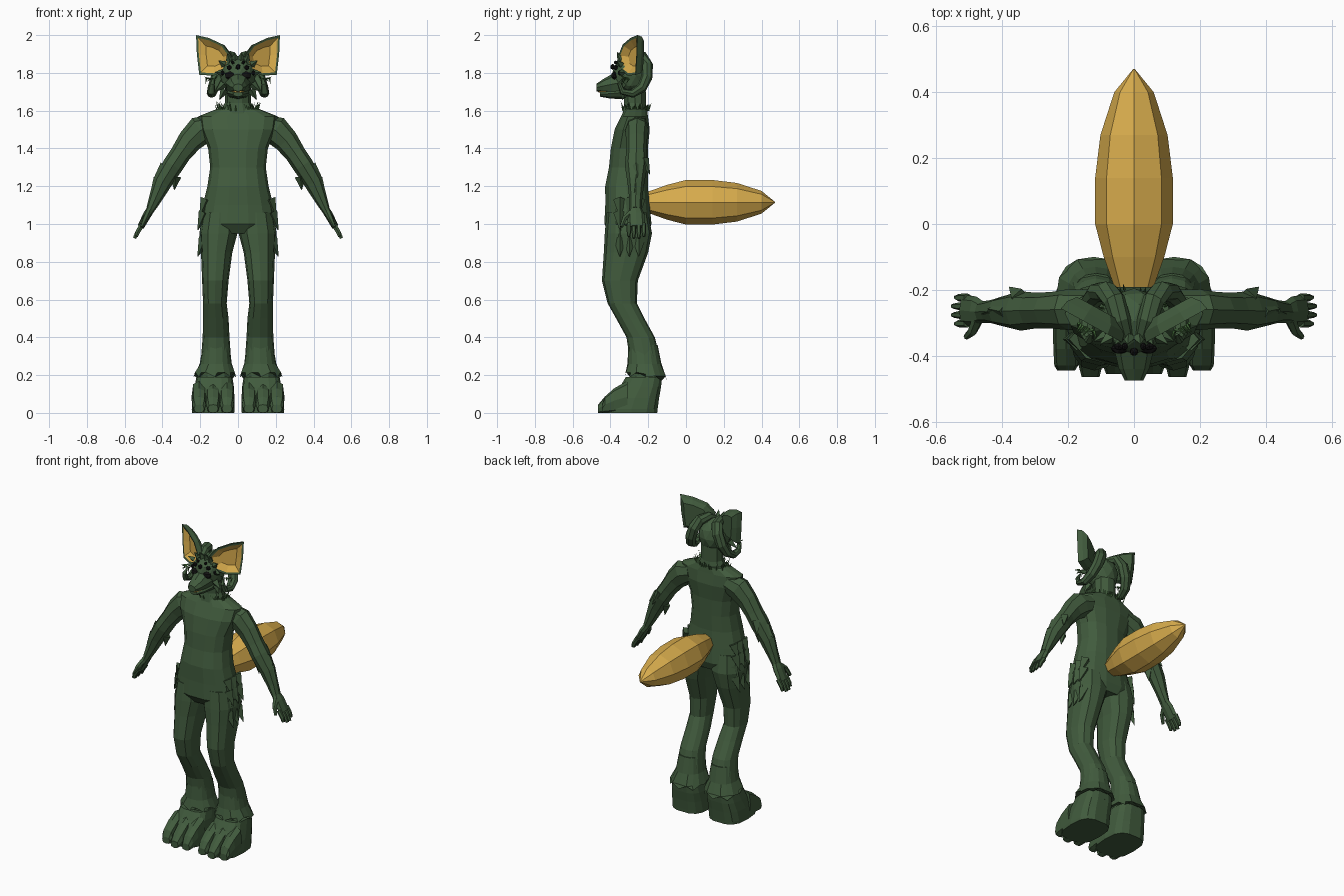
import bpy, bmesh, math, random
from mathutils import Vector as V
random.seed(4)


def material(name, rgb):
    m = bpy.data.materials.new(name)
    m.diffuse_color = (*rgb, 1)
    return m


GREEN = material("dark green", (0.053, 0.105, 0.047))
LEAF = material("tuft green", (0.06, 0.16, 0.045))
GOLD = material("gold", (0.68, 0.41, 0.073))
BLACK = material("black", (0.006, 0.006, 0.006))
X, Y, Z = V((1, 0, 0)), V((0, 1, 0)), V((0, 0, 1))


def finish(name, bm, mats, mirror=False):
    bmesh.ops.recalc_face_normals(bm, faces=bm.faces)
    me = bpy.data.meshes.new(name)
    bm.to_mesh(me)
    bm.free()
    for m in mats:
        me.materials.append(m)
    ob = bpy.data.objects.new(name, me)
    bpy.context.collection.objects.link(ob)
    if mirror:
        ob.modifiers.new("Mirror", 'MIRROR').use_mirror_merge = False
    return ob


def add_loft(bm, rings, n=10, t=None, ref=X, power=1.0):
    """Skin rings (x, y, z, ra, rb); ra runs along ref, the plane is normal to t or to the path."""
    pts = [V(r[:3]) for r in rings]
    loops = []
    for i, r in enumerate(rings):
        d = t or (pts[min(i + 1, len(pts) - 1)] - pts[max(i - 1, 0)]).normalized()
        a = (ref - d * ref.dot(d)).normalized()
        b = d.cross(a)
        loop = []
        for k in range(n):
            c, s = math.cos(2 * math.pi * k / n), math.sin(2 * math.pi * k / n)
            c, s = [math.copysign(abs(q) ** power, q) for q in (c, s)]
            loop.append(bm.verts.new(pts[i] + a * c * r[3] + b * s * r[4]))
        loops.append(loop)
    for p, q in zip(loops, loops[1:]):
        for k in range(n):
            bm.faces.new((p[k], p[(k + 1) % n], q[(k + 1) % n], q[k]))
    bm.faces.new(loops[0])
    bm.faces.new(loops[-1])


def loft(name, rings, mat=GREEN, mirror=False, **kw):
    bm = bmesh.new()
    add_loft(bm, rings, **kw)
    return finish(name, bm, [mat], mirror)


def slab(z, x0, x1, y0, y1):
    """Horizontal ring given by its extents."""
    return ((x0 + x1) / 2, (y0 + y1) / 2, z, (x1 - x0) / 2, (y1 - y0) / 2)


def spikes(name, items, mat=GREEN, mirror=False):
    """Tapered tufts from (base, direction, radius, length)."""
    bm = bmesh.new()
    for p, d, r, l in items:
        d = V(d).normalized()
        q = V(p) + d * l
        add_loft(bm, [(*p, r, r), (*q, r * .05, r * .05)], n=4, t=d, ref=Y if abs(d.y) < .9 else X)
    return finish(name, bm, [mat], mirror)


def blobs(name, items, mat, mirror=False, sub=1):
    """Scaled ico spheres from (centre, radii)."""
    bm = bmesh.new()
    for c, s in items:
        vs = bmesh.ops.create_icosphere(bm, subdivisions=sub, radius=1)['verts']
        for v in vs:
            v.co = V([c[i] + v.co[i] * s[i] for i in range(3)])
    return finish(name, bm, [mat], mirror)


# torso and neck
loft("torso", [slab(z, -w, w, f, b) for z, w, f, b in [
    (.95, .16, -.40, -.20), (1.0, .205, -.435, -.18), (1.1, .187, -.43, -.19), (1.2, .162, -.43, -.20),
    (1.3, .147, -.41, -.20), (1.4, .158, -.40, -.20), (1.5, .20, -.38, -.19),
    (1.57, .21, -.345, -.20), (1.61, .11, -.325, -.205)]], n=14, t=Z, power=.85)
loft("neck", [slab(1.58, -.10, .10, -.34, -.20), slab(1.64, -.07, .07, -.33, -.21),
              slab(1.74, -.07, .07, -.34, -.21)], n=10, t=Z)

# legs, ankle cuffs and feet
loft("leg", [slab(*r) for r in [
    (1.06, .01, .185, -.42, -.20), (.95, .003, .205, -.43, -.18), (.85, .03, .196, -.435, -.20),
    (.7, .05, .19, -.445, -.255), (.58, .06, .185, -.415, -.26), (.5, .05, .185, -.37, -.22),
    (.4, .045, .187, -.315, -.165), (.3, .038, .195, -.30, -.14), (.15, .035, .2, -.30, -.13)]],
    mirror=True, n=12, t=Z, power=.85)
cuff = loft("ankle_cuff", [slab(.36, .045, .185, -.305, -.15), slab(.26, .033, .203, -.31, -.13),
                           slab(.17, .01, .235, -.325, -.10)], mirror=True, n=16, t=Z, power=.85)
for i, v in enumerate(cuff.data.vertices):
    if v.co.z < .2:
        v.co.z += .025 * (i % 2) + .02 * (v.co.y < -.2)
loft("foot", [slab(*r) for r in [
    (.0, .02, .243, -.43, -.15), (.02, .018, .245, -.43, -.148), (.08, .02, .24, -.40, -.14),
    (.14, .022, .23, -.35, -.13), (.19, .03, .22, -.32, -.125)]], mirror=True, n=14, t=Z, power=.65)
bm = bmesh.new()
for x, tip in ((.058, -.455), (.132, -.465), (.206, -.445)):
    add_loft(bm, [(x, -.31, .085, .04, .085), (x, -.38, .065, .039, .065), (x, -.43, .043, .036, .043),
                  (x, tip, .022, .027, .022)], n=8, t=Y, power=.7)
finish("toes", bm, [GREEN], True)

# hip fur
spikes("hip_fur", [((.165 + .01 * (k % 2), y, z), (.42, 0, -1), .035, .10)
                   for k, z in enumerate((1.13, 1.06, .99, .92)) for y in (-.35, -.30, -.25)], mirror=True)

# arms
loft("arm", [(.13, -.26, 1.52, .06, .06), (.2, -.26, 1.495, .062, .078), (.255, -.262, 1.44, .055, .066),
             (.305, -.263, 1.37, .055, .055), (.345, -.264, 1.31, .06, .055), (.40, -.265, 1.22, .045, .05),
             (.435, -.266, 1.14, .035, .036), (.462, -.268, 1.08, .033, .024)],
     mirror=True, n=8, ref=Y)
spikes("forearm_fur", [((.385, -.265, 1.30), (.75, .1, -.7), .035, .08),
                       ((.42, -.265, 1.235), (.5, -.1, -.8), .03, .08),
                       ((.345, -.225, 1.34), (.35, .35, -.8), .03, .09),
                       ((.33, -.265, 1.25), (.1, 0, -1), .03, .07)], mirror=True)

# hands
bm = bmesh.new()
add_loft(bm, [(.455, -.268, 1.09, .03, .022), (.48, -.265, 1.05, .045, .022), (.515, -.262, .985, .046, .018)],
         n=8, ref=Y)
for k in range(4):
    y = -.302 + .026 * k
    e = -.01 if k in (0, 3) else 0
    add_loft(bm, [(.505, y, 1.0, .013, .015), (.53, y, .96, .012, .014),
                  (.548 + e, y * 1.03 + .008, .925 - e, .008, .01)], n=6, ref=Y)
add_loft(bm, [(.475, -.29, 1.06, .018, .018), (.49, -.325, 1.03, .015, .015), (.51, -.342, .985, .008, .01)],
         n=6, ref=X)
finish("hand", bm, [GREEN], True)

# leaf-shaped tail
loft("tail", [(0, y, 1.115, r, r) for y, r in [(-.21, .053), (-.1, .092), (0, .118), (.14, .118),
                                               (.27, .102), (.4, .06), (.47, .003)]], mat=GOLD, n=8, t=Y)

# head, muzzle and jaw
blobs("skull", [((0, -.295, 1.785), (.098, .1, .105))], GREEN, sub=2)
loft("muzzle", [(0, -.32, 1.755, .075, .075), (0, -.39, 1.74, .058, .055), (0, -.44, 1.73, .046, .036),
                (0, -.475, 1.722, .028, .02)], n=8, t=Y)
loft("jaw", [(0, -.31, 1.70, .065, .04), (0, -.40, 1.69, .045, .026), (0, -.455, 1.688, .026, .014)], n=8, t=Y)
loft("mouth", [(0, -.42, 1.702, .036, .007), (0, -.464, 1.702, .026, .006)], mat=GOLD, n=8, t=Y)
spikes("cheek_and_brow_fur", [((.075, -.34, 1.74), (.8, -.2, -.7), .025, .06),
                              ((.07, -.33, 1.71), (.5, -.1, -.9), .025, .06),
                              ((.085, -.34, 1.80), (.9, -.4, .1), .02, .04),
                              ((.075, -.345, 1.845), (.7, -.5, .5), .02, .04),
                              ((.045, -.345, 1.87), (.3, -.5, .8), .02, .04),
                              ((.015, -.345, 1.875), (.1, -.5, .9), .02, .04)], mirror=True)

# eyes
blobs("eyes", [((.043, -.378, 1.785), (.03, .018, .024)), ((.046, -.371, 1.828), (.016, .014, .014)),
               ((.082, -.35, 1.80), (.012, .012, .014)), ((.028, -.372, 1.855), (.01, .012, .01))], BLACK, True)
blobs("centre_eye", [((0, -.388, 1.832), (.014, .014, .016))], BLACK)

# curled horns
loft("horn", [(.025, -.34, 1.865, .025, .02), (.04, -.29, 1.89, .03, .026), (.06, -.23, 1.885, .034, .03),
              (.085, -.205, 1.84, .036, .031), (.11, -.208, 1.775, .035, .03), (.13, -.235, 1.72, .031, .027),
              (.14, -.285, 1.69, .026, .022), (.142, -.335, 1.70, .02, .017), (.137, -.352, 1.74, .014, .012),
              (.13, -.335, 1.77, .004, .004)], mirror=True, n=8)

# ears: green cup with a gold hollow
outline = [(.222, 2.0), (.155, 1.985), (.08, 1.95), (.036, 1.89), (.06, 1.815), (.13, 1.785), (.205, 1.79),
           (.218, 1.90)]
back = V((-.48, .88, 0))
bm = bmesh.new()


def ear_ring(scale, depth):
    c = V((.145, 1.885))
    ring = []
    for p in outline:
        q = c + (V(p) - c) * scale
        ring.append(bm.verts.new(V((q.x, -.36 + (q.x - .035) * .55, q.y)) + back * depth))
    return ring


rings = [ear_ring(.7, .055), ear_ring(.93, .03), ear_ring(1, 0), ear_ring(.87, .002), ear_ring(.5, .028)]
for j, (p, q) in enumerate(zip(rings, rings[1:])):
    for k in range(8):
        f = bm.faces.new((p[k], p[(k + 1) % 8], q[(k + 1) % 8], q[k]))
        f.material_index = int(j == 3)
bm.faces.new(rings[0])
bm.faces.new(rings[-1]).material_index = 1
finish("ear", bm, [GREEN, GOLD], True)

# neck and ear tufts
tufts = []
for k in range(44):
    a = random.uniform(0, 2 * math.pi)
    s = random.uniform(.8, 1.1)
    tufts.append(((.11 * s * math.cos(a), -.265 + .062 * s * math.sin(a), 1.60),
                  (.4 * math.cos(a), .4 * math.sin(a), 1), .005, random.uniform(.03, .055)))
spikes("neck_tufts", tufts, LEAF)
spikes("ear_tufts", [((.12 + .008 * k, -.325 + .004 * k, 1.77), (random.uniform(-.3, .5), -.5, random.uniform(-1, .6)),
                      .005, .035) for k in range(7)], LEAF, True)
